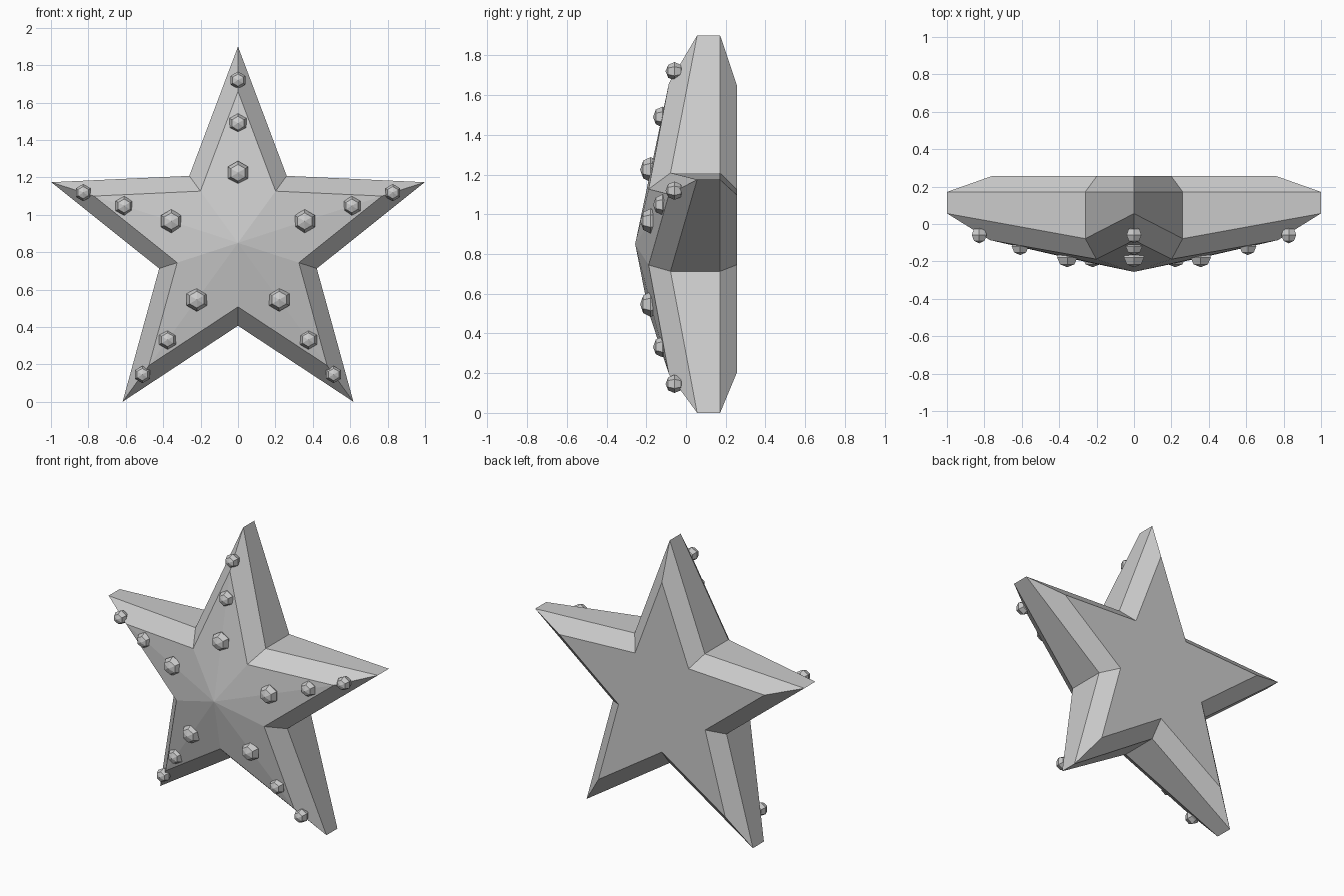
import bpy, bmesh, math
from mathutils import Matrix

if "Cube" in bpy.data.objects:
    bpy.data.objects.remove(bpy.data.objects["Cube"])

CZ = 0.85  # height of the star centre

grey = bpy.data.materials.new("plain grey")
grey.diffuse_color = (0.6, 0.6, 0.6, 1)
grey.use_nodes = True
grey.node_tree.nodes["Principled BSDF"].inputs["Base Color"].default_value = grey.diffuse_color


def finish(bm, name):
    bmesh.ops.recalc_face_normals(bm, faces=bm.faces)
    mesh = bpy.data.meshes.new(name)
    bm.to_mesh(mesh)
    bm.free()
    mesh.materials.append(grey)
    obj = bpy.data.objects.new(name, mesh)
    bpy.context.collection.objects.link(obj)
    return obj


def polar(r, angle, y):
    return (r * math.sin(angle), y, CZ + r * math.cos(angle))


# Star body: star-shaped rings (tip radius, tip y, valley radius, valley y)
layers = [
    (0.81, -0.086, 0.342, -0.188),   # edge of the domed front
    (1.05, 0.056, 0.443, -0.078),    # front outline
    (1.05, 0.172, 0.443, 0.172),     # back outline
    (0.80, 0.256, 0.338, 0.256),     # edge of the flat back
]
bm = bmesh.new()
rings = []
for tip_r, tip_y, val_r, val_y in layers:
    rings.append([bm.verts.new(polar(val_r, i * math.pi / 5, val_y) if i % 2
                               else polar(tip_r, i * math.pi / 5, tip_y))
                  for i in range(10)])
for a, b in zip(rings, rings[1:]):
    for i in range(10):
        j = (i + 1) % 10
        bm.faces.new((a[i], a[j], b[j], b[i]))
centre = bm.verts.new((0, -0.256, CZ))
for i in range(10):
    bm.faces.new((centre, rings[0][(i + 1) % 10], rings[0][i]))
bm.faces.new(rings[-1])
finish(bm, "star_body")

# Studs: three along each arm ridge (distance, y, radius, half depth)
studs = [(0.87, -0.058, 0.046, 0.045),
         (0.64, -0.119, 0.052, 0.047),
         (0.375, -0.178, 0.063, 0.053)]
for arm in range(5):
    for n, (dist, y, rad, depth) in enumerate(studs):
        bm = bmesh.new()
        bmesh.ops.create_uvsphere(bm, u_segments=6, v_segments=4, radius=1)
        bm.transform(Matrix.Diagonal((rad, depth, rad, 1))
                     @ Matrix.Rotation(math.pi / 2, 4, 'X'))
        stud = finish(bm, f"stud_{arm + 1}_{n + 1}")
        stud.location = polar(dist, arm * math.tau / 5, y)
